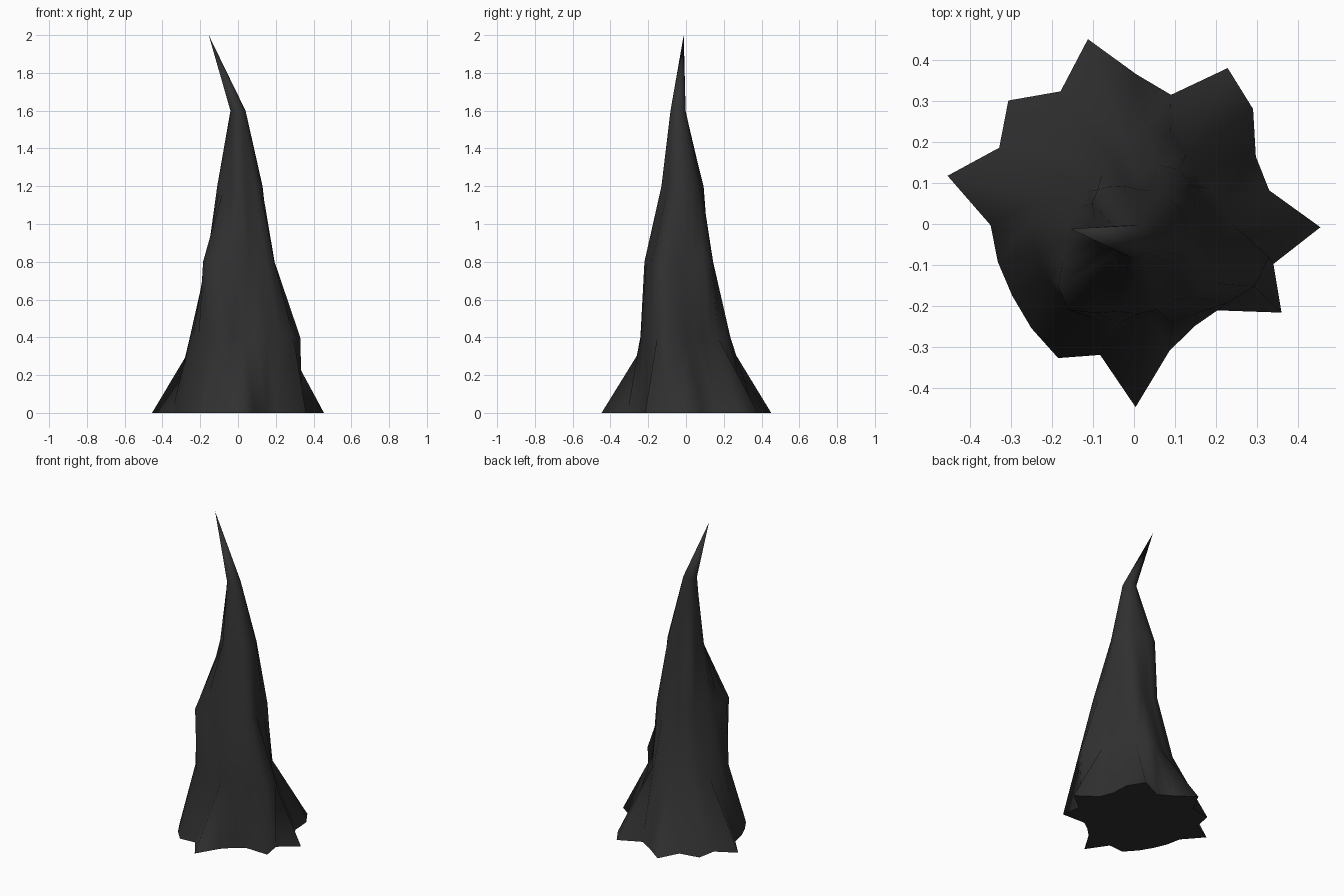
import bpy, bmesh, math

if "Cube" in bpy.data.objects:
    bpy.data.objects.remove(bpy.data.objects["Cube"])

# Cross-sections: height, centre x, centre y, radius at every 15 degrees
SIDES = 24
base = [.455, .34, .34, .404, .444, .328, .365, .465, .37, .43, .378, .47,
        .35, .345, .345, .357, .376, .33, .447, .322, .29, .293, .42, .354]
lower = [.21, .19, .175, .175, .195, .225, .235, .215, .225, .25, .26, .255,
         .285, .28, .275, .27, .265, .25, .20, .25, .25, .275, .305, .31]
middle = [.165, .16, .16, .19, .20, .19, .16, .17, .18, .17, .16, .17,
          .175, .19, .225, .24, .205, .18, .18, .175, .17, .195, .21, .19]
upper = [.12, .115, .11, .11, .10, .10, .10, .11, .125, .14, .13, .11,
         .12, .11, .095, .09, .10, .11, .115, .11, .10, .11, .12, .12]
neck = [.04] * SIDES
sections = [(0, 0, 0, base), (.4, .03, 0, lower), (.8, .01, -.04, middle),
            (1.2, .01, -.015, upper), (1.6, 0, -.042, neck)]

# Skin the rings into a ragged spire
bm = bmesh.new()
rings = []
for z, cx, cy, radii in sections:
    ring = []
    for i, r in enumerate(radii):
        a = math.radians(360 / SIDES * i - (1 if z == 0 else 0))
        if z == 0 and 9 <= i <= 20:
            a += math.radians(1.5)
        ring.append(bm.verts.new((cx + r * math.cos(a), cy + r * math.sin(a), z)))
    rings.append(ring)
walls = []
for low, high in zip(rings, rings[1:]):
    for i in range(SIDES):
        j = (i + 1) % SIDES
        walls.append(bm.faces.new((low[i], low[j], high[j], high[i])))
# Split along the short diagonal so the root ridges stay sharp
bmesh.ops.triangulate(bm, faces=walls, quad_method='SHORT_EDGE')

# Bent tip and closed underside, smooth walls with a crisp bottom rim
tip = bm.verts.new((-.155, -.012, 2))
for i in range(SIDES):
    bm.faces.new((rings[-1][i], rings[-1][(i + 1) % SIDES], tip))
for face in bm.faces:
    face.smooth = True
underside = bm.faces.new(rings[0][::-1])
for edge in underside.edges:
    edge.smooth = False
bmesh.ops.recalc_face_normals(bm, faces=bm.faces)

mesh = bpy.data.meshes.new("rock_spire")
bm.to_mesh(mesh)
bm.free()
spire = bpy.data.objects.new("rock_spire", mesh)
bpy.context.collection.objects.link(spire)

# Dark stone
stone = bpy.data.materials.new("dark_stone")
stone.diffuse_color = (.03, .03, .03, 1)
stone.use_nodes = True
stone.node_tree.nodes["Principled BSDF"].inputs["Base Color"].default_value = stone.diffuse_color
mesh.materials.append(stone)
